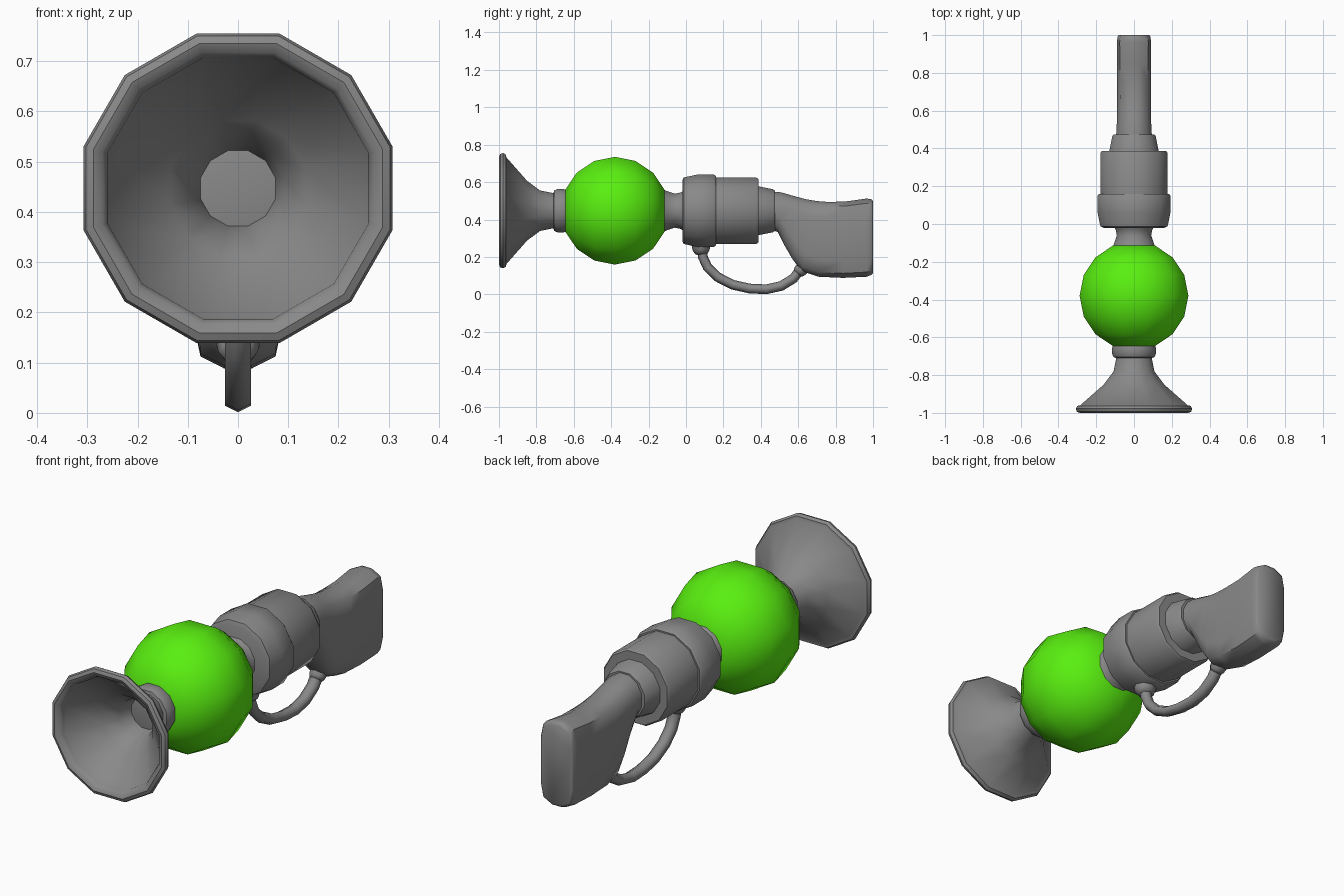
import bpy, bmesh, math
from mathutils import Vector

if "Cube" in bpy.data.objects:
    bpy.data.objects.remove(bpy.data.objects["Cube"])

AXIS_Z = 0.447
SIDES = 12
FLAT = 1 / math.cos(math.pi / SIDES)   # profile radii are measured to the flats


def paint(name, color):
    mat = bpy.data.materials.new(name)
    mat.diffuse_color = color
    mat.use_nodes = True
    mat.node_tree.nodes["Principled BSDF"].inputs["Base Color"].default_value = mat.diffuse_color
    return mat


METAL = paint("dark_metal", (0.25, 0.25, 0.25, 1))
GREEN = paint("green", (0.1, 0.86, 0.005, 1))


def skin(name, rings, caps=(True, True), angle=40, mat=METAL):
    """Join successive rings of points into a smooth-shaded tube."""
    bm = bmesh.new()
    loops = [[bm.verts.new(p) for p in ring] for ring in rings]
    n = len(loops[0])
    for a, b in zip(loops, loops[1:]):
        for i in range(n):
            j = (i + 1) % n
            bm.faces.new((a[i], a[j], b[j], b[i]))
    if caps[0]:
        bm.faces.new(loops[0][::-1])
    if caps[1]:
        bm.faces.new(loops[-1])
    bmesh.ops.recalc_face_normals(bm, faces=bm.faces)
    mesh = bpy.data.meshes.new(name)
    bm.to_mesh(mesh)
    bm.free()
    mesh.materials.append(mat)
    obj = bpy.data.objects.new(name, mesh)
    bpy.context.collection.objects.link(obj)
    bpy.ops.object.select_all(action='DESELECT')
    obj.select_set(True)
    bpy.context.view_layer.objects.active = obj
    bpy.ops.object.shade_smooth_by_angle(angle=math.radians(angle))
    return obj


def lathe(name, profile, **kw):
    """Revolve (y, radius) points around the long axis."""
    rings = []
    for y, r in profile:
        ring = []
        for i in range(SIDES):
            a = (i + 0.5) * 2 * math.pi / SIDES
            ring.append((r * FLAT * math.cos(a), y, AXIS_Z + r * FLAT * math.sin(a)))
        rings.append(ring)
    return skin(name, rings, **kw)


def tube(name, path, radii, sides=6):
    """Sweep a polygon along (y, z) points lying in the x = 0 plane."""
    pts = [Vector((0, y, z)) for y, z in path]
    rings = []
    for i, p in enumerate(pts):
        t = (pts[min(i + 1, len(pts) - 1)] - pts[max(i - 1, 0)]).normalized()
        across = Vector((1, 0, 0))
        up = across.cross(t)
        rings.append([p + radii[i] * (up * math.cos(k * 2 * math.pi / sides)
                                      + across * 1.15 * math.sin(k * 2 * math.pi / sides))
                      for k in range(sides)])
    return skin(name, rings, angle=65)


# Flared horn: outside wall, rolled rim, inside wall ending in a flat disc
lathe("horn", [(-0.70, 0.092), (-0.78, 0.108), (-0.85, 0.16), (-0.96, 0.285),
               (-0.963, 0.300), (-0.978, 0.308), (-0.993, 0.303), (-1.0, 0.288),
               (-0.993, 0.270), (-0.975, 0.260), (-0.955, 0.258), (-0.85, 0.135),
               (-0.78, 0.09), (-0.705, 0.074)], caps=(False, True), angle=46)
lathe("horn_collar", [(-0.71, 0.09), (-0.705, 0.108), (-0.69, 0.115),
                      (-0.66, 0.117), (-0.64, 0.112)])

# Green globe with trimmed ends
globe = [(-0.38 + 0.288 * math.sin(math.radians(a)), 0.288 * math.cos(math.radians(a)))
         for a in (-67, -45, -22.5, 0, 22.5, 45, 67)]
lathe("globe", globe, mat=GREEN)

# Neck and stepped receiver
lathe("neck", [(-0.125, 0.115), (-0.10, 0.104), (-0.06, 0.091), (-0.03, 0.097), (0.0, 0.115)])
lathe("receiver_ring", [(-0.02, 0.16), (-0.012, 0.178), (0.06, 0.193),
                        (0.15, 0.193), (0.16, 0.185)])
lathe("receiver_barrel", [(0.15, 0.178), (0.375, 0.178), (0.387, 0.170)])
lathe("stock_socket", [(0.38, 0.132), (0.465, 0.115), (0.475, 0.108)])

# Stock: (top y, top z, bottom y, bottom z, half width, boxiness)
stock = [(0.46, 0.553, 0.46, 0.340, 0.098, 0.0),
         (0.51, 0.548, 0.49, 0.330, 0.095, 0.1),
         (0.57, 0.530, 0.52, 0.270, 0.092, 0.4),
         (0.64, 0.510, 0.57, 0.185, 0.090, 0.7),
         (0.70, 0.499, 0.62, 0.122, 0.089, 0.9),
         (0.76, 0.494, 0.71, 0.094, 0.089, 1.0),
         (0.85, 0.496, 0.84, 0.088, 0.089, 1.0),
         (0.965, 0.512, 0.965, 0.094, 0.090, 1.0),
         (0.992, 0.508, 0.992, 0.104, 0.087, 1.0),
         (1.0, 0.498, 1.0, 0.114, 0.081, 1.0)]
round_q = [(0.97, 0.26), (0.71, 0.71), (0.26, 0.97)]
boxy_q = [(1.0, 0.55), (0.84, 0.88), (0.30, 1.0)]
rings = []
for ty, tz, by, bz, w, k in stock:
    q = [(a * (1 - k) + c * k, b * (1 - k) + d * k)
         for (a, b), (c, d) in zip(round_q, boxy_q)]
    section = (q + [(-x, z) for x, z in q[::-1]]
               + [(-x, -z) for x, z in q] + [(x, -z) for x, z in q[::-1]])
    rings.append([(x * w, (by + ty) / 2 + s * (ty - by) / 2,
                   (bz + tz) / 2 + s * (tz - bz) / 2) for x, s in section])
skin("stock", rings, angle=50)

# Trigger guard loop and its two mounting collars
guard = [(0.085, 0.26), (0.09, 0.20), (0.115, 0.145), (0.17, 0.092), (0.25, 0.051),
         (0.34, 0.031), (0.43, 0.027), (0.51, 0.045), (0.575, 0.085), (0.605, 0.125),
         (0.62, 0.16)]
tube("trigger_guard", guard, [0.026] * len(guard))
tube("guard_front_collar", [(0.08, 0.275), (0.082, 0.24), (0.086, 0.226), (0.088, 0.215)],
     [0.052, 0.047, 0.04, 0.029], sides=8)
tube("guard_rear_collar", [(0.645, 0.165), (0.618, 0.135), (0.606, 0.122), (0.597, 0.112)],
     [0.04, 0.037, 0.034, 0.027], sides=8)
